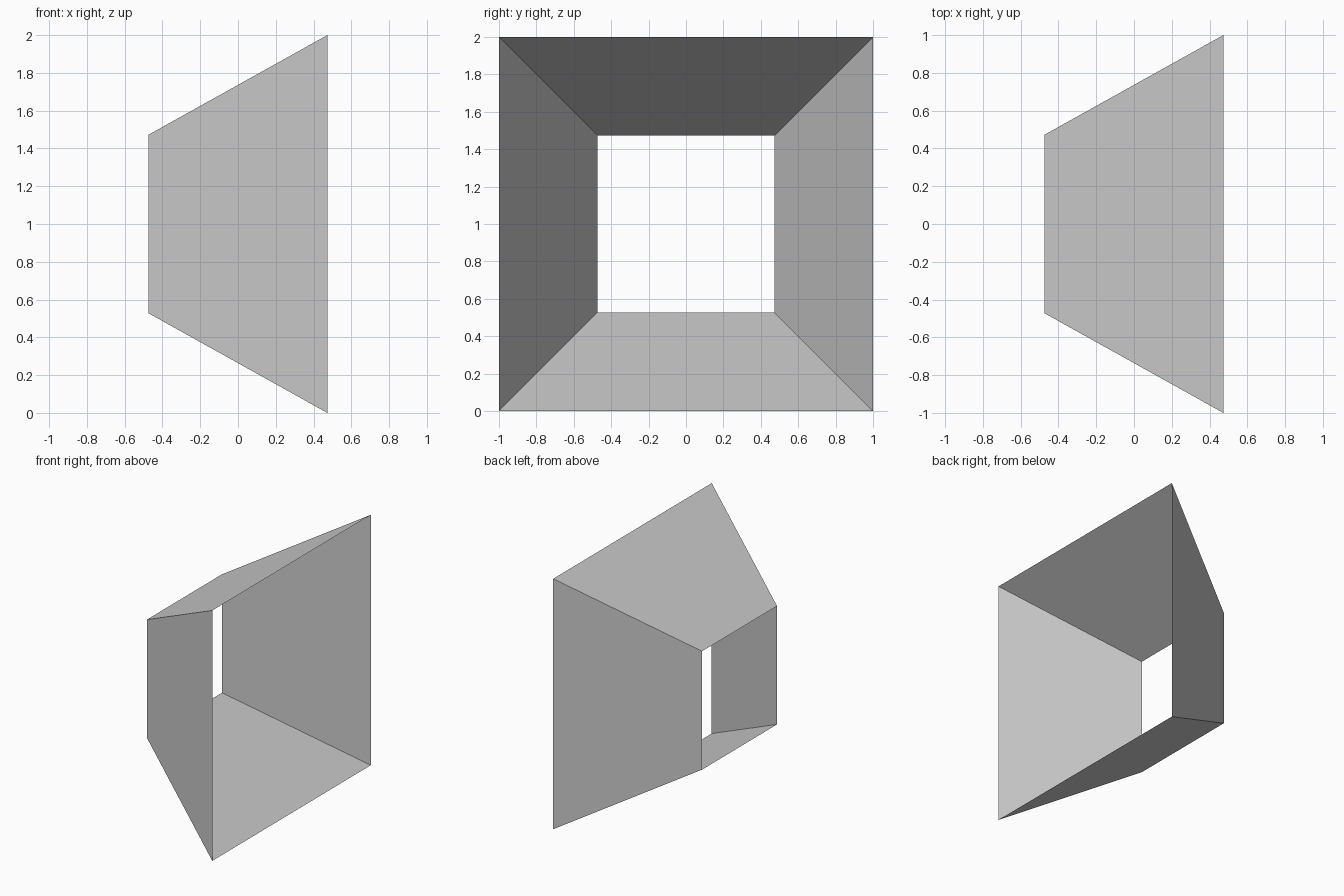
import bpy, bmesh
from math import radians, sqrt
from mathutils import Matrix

if "Cube" in bpy.data.objects:
    bpy.data.objects.remove(bpy.data.objects["Cube"])

WIDE, NARROW, DEPTH = 1.0, 0.473, 0.946   # half sizes of the openings, length along x

# Open four-sided funnel: uncapped square cone laid on its side, wide end towards +x
bm = bmesh.new()
lay_down = (Matrix.Translation((0, 0, 1))
            @ Matrix.Rotation(radians(-90), 4, 'Y')
            @ Matrix.Rotation(radians(45), 4, 'Z'))
bmesh.ops.create_cone(bm, cap_ends=False, segments=4,
                      radius1=WIDE * sqrt(2), radius2=NARROW * sqrt(2),
                      depth=DEPTH, matrix=lay_down)
mesh = bpy.data.meshes.new("square_funnel")
bm.to_mesh(mesh)
bm.free()
bpy.context.collection.objects.link(bpy.data.objects.new("square_funnel", mesh))
